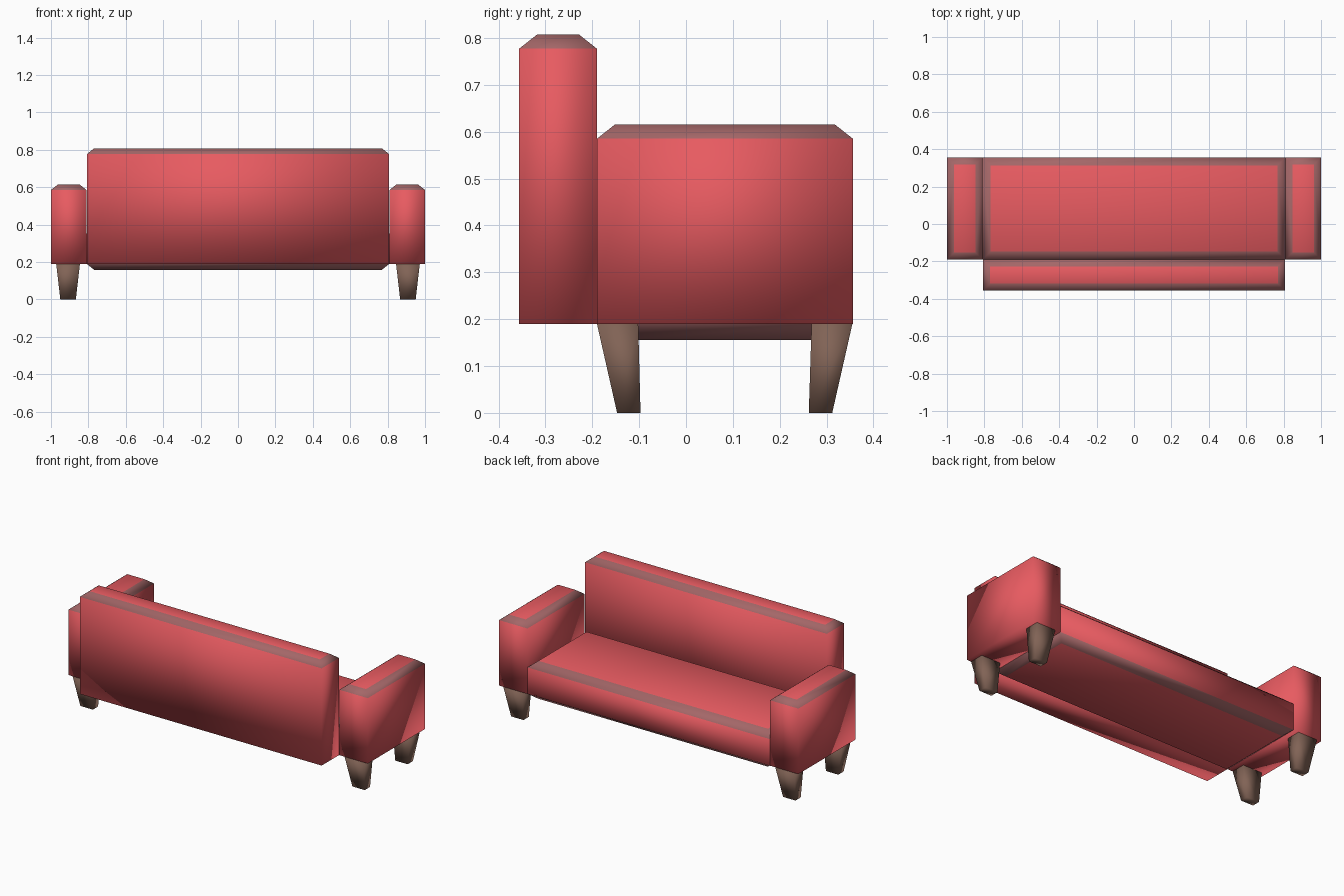
import bpy

if "Cube" in bpy.data.objects:
    bpy.data.objects.remove(bpy.data.objects["Cube"])


def material(name, rgb):
    m = bpy.data.materials.new(name)
    m.diffuse_color = (*rgb, 1)
    m.use_nodes = True
    m.node_tree.nodes["Principled BSDF"].inputs["Base Color"].default_value = m.diffuse_color
    return m


RED = material("red fabric", (0.81, 0.105, 0.12))
TRIM = material("greyish trim", (0.37, 0.135, 0.138))
BROWN = material("brown wood", (0.22, 0.125, 0.092))


def stack(name, rings, mats, trim_bands=()):
    """Solid built from rectangles (z, x0, x1, y0, y1), bottom to top."""
    verts, faces, slots = [], [], []
    for z, x0, x1, y0, y1 in rings:
        verts += [(x0, y0, z), (x1, y0, z), (x1, y1, z), (x0, y1, z)]
    for r in range(len(rings) - 1):
        b = 4 * r
        for i in range(4):
            j = (i + 1) % 4
            faces.append((b + i, b + j, b + 4 + j, b + 4 + i))
            slots.append(1 if r in trim_bands else 0)
    t = len(verts) - 4
    faces += [(3, 2, 1, 0), (t, t + 1, t + 2, t + 3)]
    slots += [0, 0]
    me = bpy.data.meshes.new(name)
    me.from_pydata(verts, [], faces)
    for m in mats:
        me.materials.append(m)
    me.polygons.foreach_set("material_index", slots)
    me.shade_smooth()
    ob = bpy.data.objects.new(name, me)
    bpy.context.collection.objects.link(ob)
    return ob


def cushion(name, x0, x1, y0, y1, z0, z1, inset=0.038, rise=0.03, under=False):
    """Block with a bevelled top, and optionally a bevelled underside."""
    full = (x0, x1, y0, y1)
    small = (x0 + inset, x1 - inset, y0 + inset, y1 - inset)
    rings = [(z0, *small), (z0 + rise, *full)] if under else [(z0, *full)]
    rings += [(z1 - rise, *full), (z1, *small)]
    bands = (0, 2) if under else (1,)
    return stack(name, rings, [RED, TRIM], bands)


def mirror_x(ob):
    ob.modifiers.new("mirror", 'MIRROR').use_axis[0] = True


# Backrest and seat
cushion("backrest", -0.808, 0.808, -0.356, -0.19, 0.19, 0.807)
cushion("seat", -0.81, 0.81, -0.19, 0.356, 0.156, 0.385,
        inset=0.043, rise=0.035, under=True)

# Armrests
mirror_x(cushion("armrest", 0.81, 1.0, -0.19, 0.356, 0.19, 0.615))

# Tapered legs (the seat opens towards +y, so the backrest legs are at -y)
mirror_x(stack("backrest_leg", [(0, 0.867, 0.95, -0.147, -0.097),
                                (0.19, 0.845, 0.972, -0.19, -0.102)], [BROWN]))
mirror_x(stack("seat_front_leg", [(0, 0.867, 0.95, 0.262, 0.312),
                                  (0.19, 0.845, 0.972, 0.268, 0.355)], [BROWN]))
